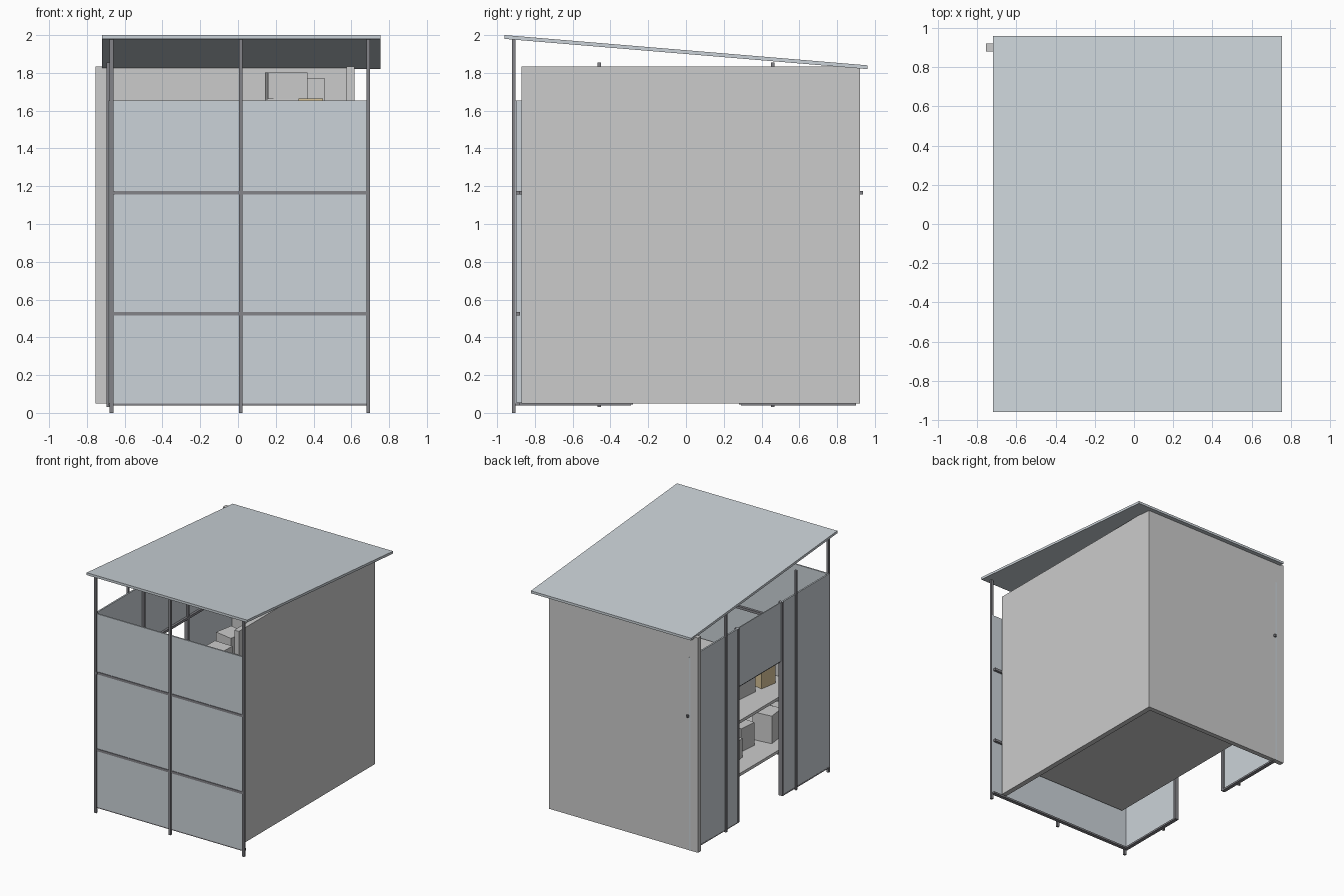
import bpy, bmesh, math, random
from mathutils import Matrix

if "Cube" in bpy.data.objects:
    bpy.data.objects.remove(bpy.data.objects["Cube"])

random.seed(4)


def material(name, color):
    m = bpy.data.materials.new(name)
    m.diffuse_color = (*color, 1)
    m.use_nodes = True
    m.node_tree.nodes["Principled BSDF"].inputs["Base Color"].default_value = m.diffuse_color
    return m


SHEET = material("sheet", (0.60, 0.65, 0.69))
METAL = material("metal", (0.23, 0.23, 0.25))
CARD = material("card", (0.70, 0.56, 0.32))


def box(name, x, y, z, mat=None, turn=0):
    """Box from (min, max) ranges, optionally turned about z."""
    size = [b - a for a, b in (x, y, z)]
    mid = [(a + b) / 2 for a, b in (x, y, z)]
    bm = bmesh.new()
    bmesh.ops.create_cube(bm, size=1, matrix=Matrix.Diagonal((*size, 1)))
    me = bpy.data.meshes.new(name)
    bm.to_mesh(me)
    bm.free()
    ob = bpy.data.objects.new(name, me)
    ob.location = mid
    ob.rotation_euler.z = turn
    bpy.context.collection.objects.link(ob)
    if mat:
        me.materials.append(mat)
    return ob


# Sloping roof sheet
roof = box("roof", (-0.72, 0.755), (-0.96, 0.96), (1.82, 1.84), SHEET)
for v in roof.data.vertices:
    v.co.z += 0.08 - v.co.y / 0.96 * 0.08

# Solid back and right walls
box("back_wall", (-0.755, 0.575), (0.88, 0.92), (0.05, 1.835))
box("right_wall", (0.575, 0.618), (-0.87, 0.92), (0.05, 1.835))

# Front sheets, posts and rails
for i, (a, b) in enumerate(((-0.685, 0.015), (0.015, 0.695))):
    box(f"front_panel_{i}", (a, b), (-0.91, -0.898), (0.05, 1.655), SHEET)
for i, x in enumerate((-0.67, 0.015, 0.69)):
    box(f"front_post_{i}", (x - 0.01, x + 0.01), (-0.92, -0.902), (0, 1.98), METAL)
for i, z in enumerate((0.525, 1.165)):
    box(f"front_rail_{i}", (-0.66, 0.68), (-0.915, -0.878), (z - 0.01, z + 0.01), METAL)
box("front_bottom_rail", (-0.68, 0.69), (-0.908, -0.878), (0.04, 0.055), METAL)

# Left side sheets around the doorway
box("left_panel_front", (-0.685, -0.672), (-0.90, -0.29), (0.05, 1.655), SHEET)
box("left_panel_back", (-0.685, -0.672), (0.285, 0.922), (0.05, 1.655), SHEET)
box("door_header", (-0.68, -0.672), (-0.29, 0.285), (1.165, 1.655), SHEET)
for s in (-1, 1):
    box("left_post", (-0.697, -0.68), (s * 0.46 - 0.009, s * 0.46 + 0.009), (0.03, 1.855), METAL)
    box("door_jamb", (-0.69, -0.655), (s * 0.29 - 0.01, s * 0.29 + 0.01), (0.045, 1.655), METAL)
    a, b = sorted((s * 0.29, s * 0.9))
    box("left_bottom_rail", (-0.685, -0.655), (a, b), (0.04, 0.055), METAL)
box("left_rail", (-0.672, -0.654), (-0.92, 0.937), (1.155, 1.175), METAL)

# Two deep inner shelves
LEVELS = (0.37, 0.81)
for i, z in enumerate(LEVELS):
    box(f"shelf_{i}", (-0.61, 0.575), (-0.87, 0.88), (z - 0.012, z + 0.012))

# Boxes stored along the shelves
for z in LEVELS:
    for i in range(6):
        x, y = -0.36 + random.uniform(-0.06, 0.06), -0.72 + i * 0.24
        w, h = random.uniform(0.07, 0.1), random.uniform(0.15, 0.25)
        box("stored_box", (x - w, x + w), (y - w, y + w), (z + 0.012, z + h),
            CARD if z > 0.5 and i == 1 else None, random.uniform(-0.2, 0.2))

# Tall stack at the right, seen above the front sheet
z = LEVELS[1] + 0.012
for i, h in enumerate((0.25, 0.22, 0.20, 0.17, 0.14)):
    box("stack_box", (0.15, 0.36), (0.42, 0.70), (z, z + h), None, (-1) ** i * 0.06)
    z += h
box("stack_side", (0.33, 0.46), (0.45, 0.65), (LEVELS[1] + 0.012, 1.77))
box("card_box", (0.32, 0.45), (0.26, 0.40), (LEVELS[1] + 0.012, 1.665), CARD)
